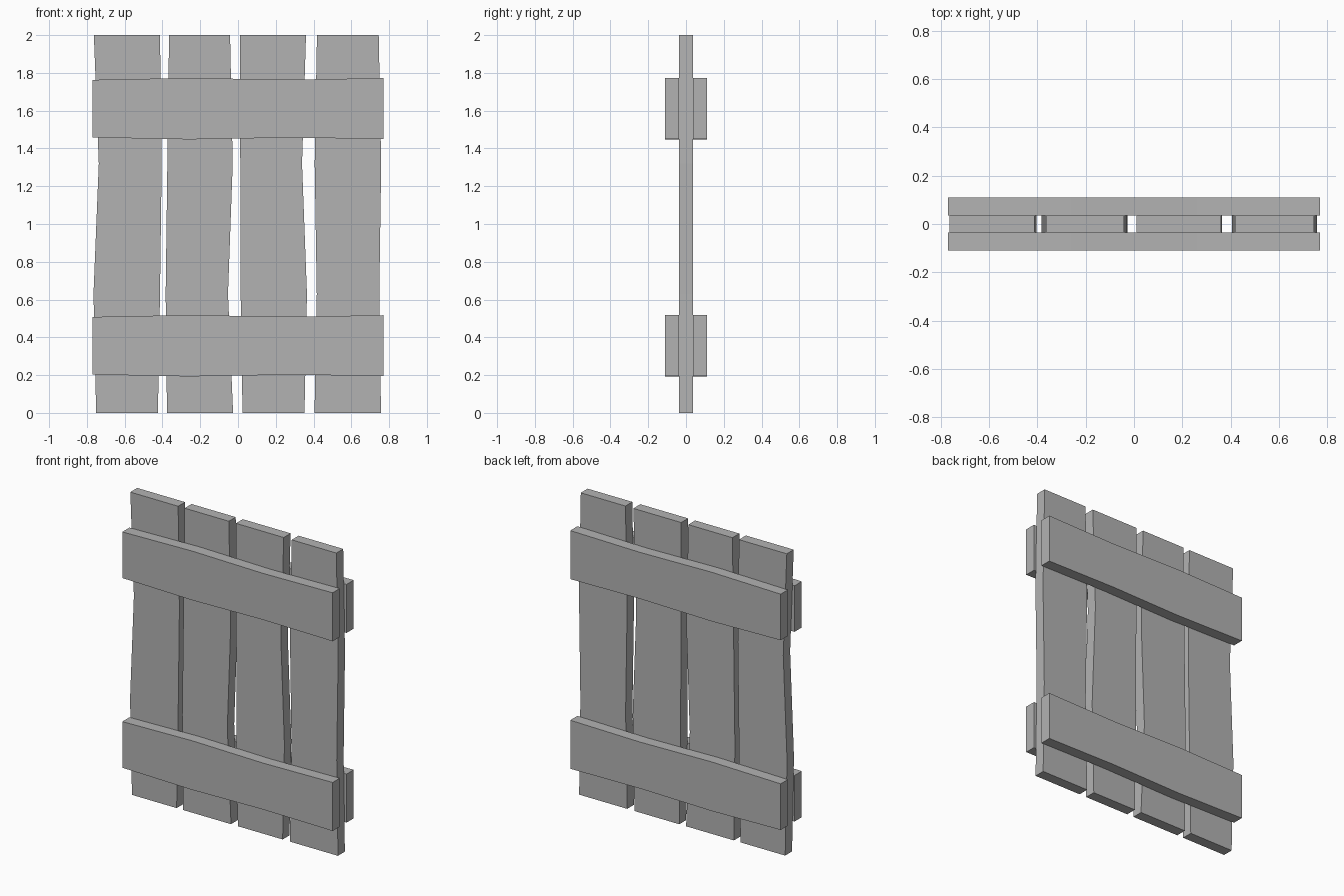
import bpy
import bmesh

cube = bpy.data.objects.get("Cube")
if cube:
    bpy.data.objects.remove(cube, do_unlink=True)

grey = bpy.data.materials.new("plain_grey")
grey.use_nodes = True
colour = (0.45, 0.45, 0.45, 1)
grey.diffuse_color = colour
grey.node_tree.nodes["Principled BSDF"].inputs["Base Color"].default_value = colour


def board(name, outline, y_front, y_back):
    """Extrude an (x, z) outline along y into a flat-shaded board."""
    bm = bmesh.new()
    face = bm.faces.new([bm.verts.new((x, y_front, z)) for x, z in outline])
    new = bmesh.ops.extrude_face_region(bm, geom=[face])["geom"]
    verts = [v for v in new if isinstance(v, bmesh.types.BMVert)]
    bmesh.ops.translate(bm, verts=verts, vec=(0, y_back - y_front, 0))
    bmesh.ops.recalc_face_normals(bm, faces=bm.faces)
    mesh = bpy.data.meshes.new(name)
    bm.to_mesh(mesh)
    bm.free()
    mesh.materials.append(grey)
    bpy.context.collection.objects.link(bpy.data.objects.new(name, mesh))


HALF = 0.036    # half thickness of the planks
OUTER = 0.11    # outer face of the rails

# Upright planks: uneven left and right edges at four heights
heights = (0, 0.63, 1.32, 2)
planks = [
    ((-0.751, -0.765, -0.737, -0.763), (-0.424, -0.413, -0.404, -0.413)),
    ((-0.376, -0.383, -0.374, -0.365), (-0.026, -0.053, -0.028, -0.042)),
    ((0.024, 0.014, 0.012, 0.010), (0.352, 0.365, 0.339, 0.360)),
    ((0.405, 0.417, 0.406, 0.418), (0.757, 0.748, 0.758, 0.745)),
]
for i, (left, right) in enumerate(planks, 1):
    outline = list(zip(left, heights)) + list(zip(right, heights))[::-1]
    board(f"plank_{i}", outline, -HALF, HALF)

# Cross rails: same wavy outline, low and high, on front and back
stations = (-0.77, -0.26, 0.26, 0.77)
bottom = (0.203, 0.193, 0.202, 0.196)
top = (0.508, 0.518, 0.509, 0.517)
for level, lift in (("lower", 0), ("upper", 1.255)):
    edge = list(zip(stations, bottom)) + list(zip(stations, top))[::-1]
    outline = [(x, z + lift) for x, z in edge]
    board(f"{level}_front_rail", outline, -OUTER, -HALF)
    board(f"{level}_back_rail", outline, HALF, OUTER)
